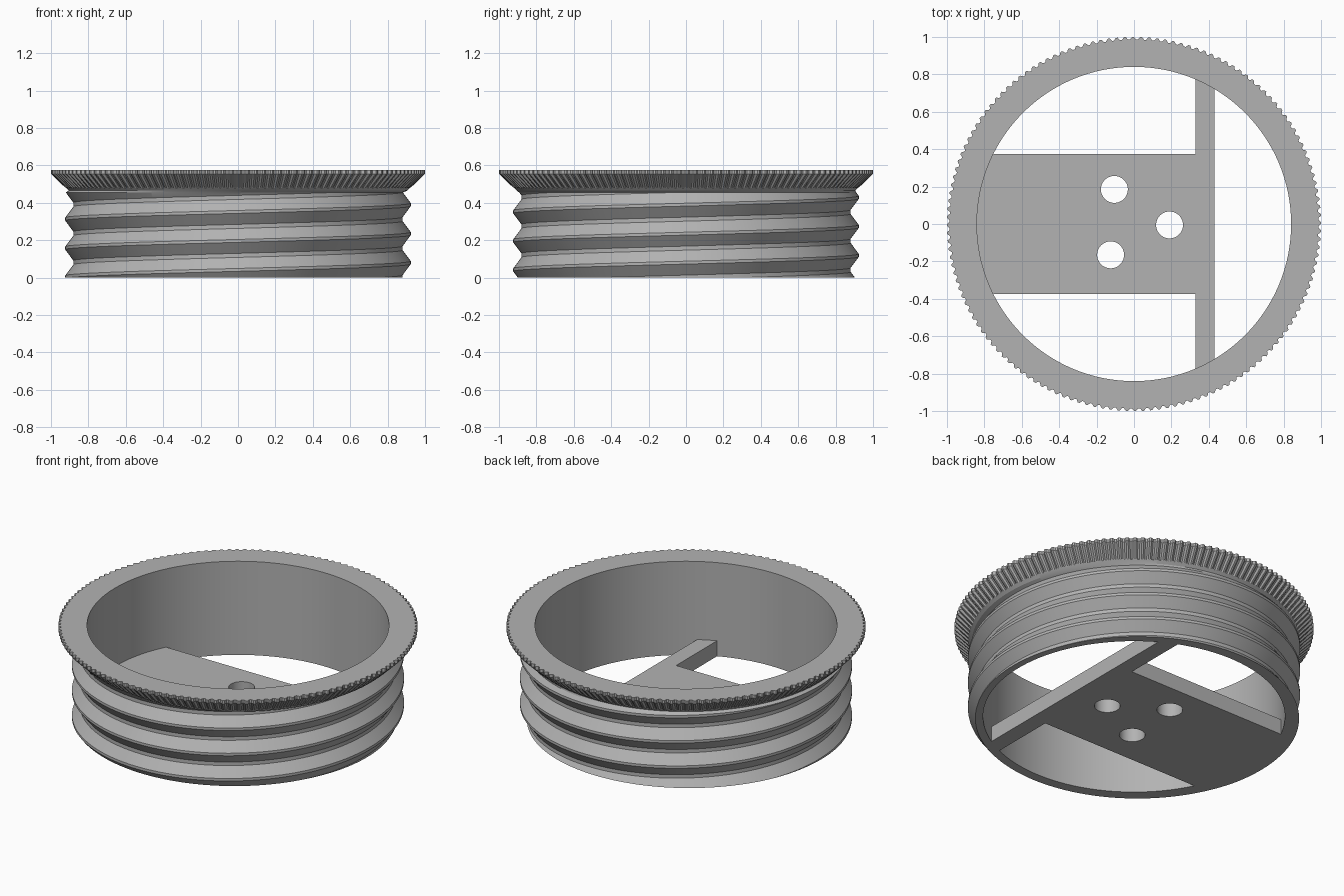
import bpy, bmesh
from math import cos, sin, pi, acos, asin

if "Cube" in bpy.data.objects:
    bpy.data.objects.remove(bpy.data.objects["Cube"], do_unlink=True)

grey = bpy.data.materials.new("grey plastic")
grey.use_nodes = True
grey.diffuse_color = (0.45, 0.45, 0.45, 1)
grey.node_tree.nodes["Principled BSDF"].inputs["Base Color"].default_value = grey.diffuse_color

HEIGHT, INNER = 0.575, 0.84
TEETH, STEPS = 144, 4
PITCH, CREST_Z, THREAD_TOP = 0.155, 0.08, 0.455
CREST_R, ROOT_R = 0.924, 0.88
TURN = (-0.05, 0.05, 0.43, 0.57)      # thread corners as fractions of one pitch


def thread_radius(phase):
    """Trapezoid thread: crest at whole phases, root at half phases."""
    d = abs(phase - round(phase))
    blend = min(max((d - 0.05) / 0.38, 0), 1)
    return CREST_R + (ROOT_R - CREST_R) * blend


def ring_section(i, total):
    """Closed (radius, z) section of the ring at one angular step."""
    turn = i / total
    section = [(INNER, 0)]
    for k in range(-2, 4):
        for t in TURN:
            z = CREST_Z + PITCH * (turn + k + t)
            z = min(max(z, 0), THREAD_TOP)
            section.append((thread_radius((z - CREST_Z) / PITCH - turn), z))
    # Knurled flared rim
    notch = 0.014 if i % STEPS >= STEPS // 2 else 0
    section += [(0.905, 0.465), (0.92, 0.48), (0.925 - notch * 0.5, 0.482),
                (1 - notch, 0.555), (1 - notch, HEIGHT), (INNER, HEIGHT)]
    return section


def finish(obj):
    obj.data.materials.clear()
    obj.data.materials.append(grey)
    bpy.ops.object.select_all(action='DESELECT')
    obj.select_set(True)
    bpy.context.view_layer.objects.active = obj
    bpy.ops.object.shade_smooth_by_angle(angle=0.3)


def threaded_ring():
    total = TEETH * STEPS
    bm = bmesh.new()
    columns = []
    for i in range(total + 1):
        a = 2 * pi * i / total
        columns.append([bm.verts.new((r * cos(a), r * sin(a), z))
                        for r, z in ring_section(i, total)])
    for left, right in zip(columns, columns[1:]):
        for j in range(len(left)):
            n = (j + 1) % len(left)
            bm.faces.new((left[j], right[j], right[n], left[n]))
    bmesh.ops.remove_doubles(bm, verts=bm.verts[:], dist=0.0001)
    bmesh.ops.recalc_face_normals(bm, faces=bm.faces[:])
    mesh = bpy.data.meshes.new("threaded_ring")
    bm.to_mesh(mesh)
    bm.free()
    obj = bpy.data.objects.new("threaded_ring", mesh)
    bpy.context.collection.objects.link(obj)
    finish(obj)


def arc(cx, cy, r, start, end, n):
    return [(cx + r * cos(start + (end - start) * i / n),
             cy + r * sin(start + (end - start) * i / n)) for i in range(n + 1)]


def base_plate():
    """T-shaped floor: wide plate plus a cross bar, with three round holes."""
    r, half, x0, x1, thick = INNER + 0.002, 0.375, 0.33, 0.43, 0.095
    side = asin(half / r)
    a0, a1 = acos(x0 / r), acos(x1 / r)
    outline = arc(0, 0, r, a1, a0, 6) + [(x0, half)]
    outline += arc(0, 0, r, pi - side, pi + side, 40) + [(x0, -half)]
    outline += arc(0, 0, r, -a0, -a1, 6)
    loops = [outline]
    for cx, cy in ((-0.105, 0.185), (0.19, -0.005), (-0.125, -0.165)):
        loops.append(arc(cx, cy, 0.072, 0, 2 * pi, 48)[:-1])

    curve = bpy.data.curves.new("base_plate", 'CURVE')
    curve.dimensions, curve.fill_mode = '2D', 'BOTH'
    curve.extrude = thick / 2
    for loop in loops:
        spline = curve.splines.new('POLY')
        spline.points.add(len(loop) - 1)
        for point, (x, y) in zip(spline.points, loop):
            point.co = (x, y, 0, 1)
        spline.use_cyclic_u = True
    obj = bpy.data.objects.new("base_plate", curve)
    obj.location.z = thick / 2
    bpy.context.collection.objects.link(obj)
    bpy.ops.object.select_all(action='DESELECT')
    obj.select_set(True)
    bpy.context.view_layer.objects.active = obj
    bpy.ops.object.convert(target='MESH')
    obj = bpy.context.object
    # Weld the caps to the sides
    bm = bmesh.new()
    bm.from_mesh(obj.data)
    bmesh.ops.remove_doubles(bm, verts=bm.verts[:], dist=0.0001)
    bmesh.ops.recalc_face_normals(bm, faces=bm.faces[:])
    bm.to_mesh(obj.data)
    bm.free()
    finish(obj)


threaded_ring()
base_plate()
